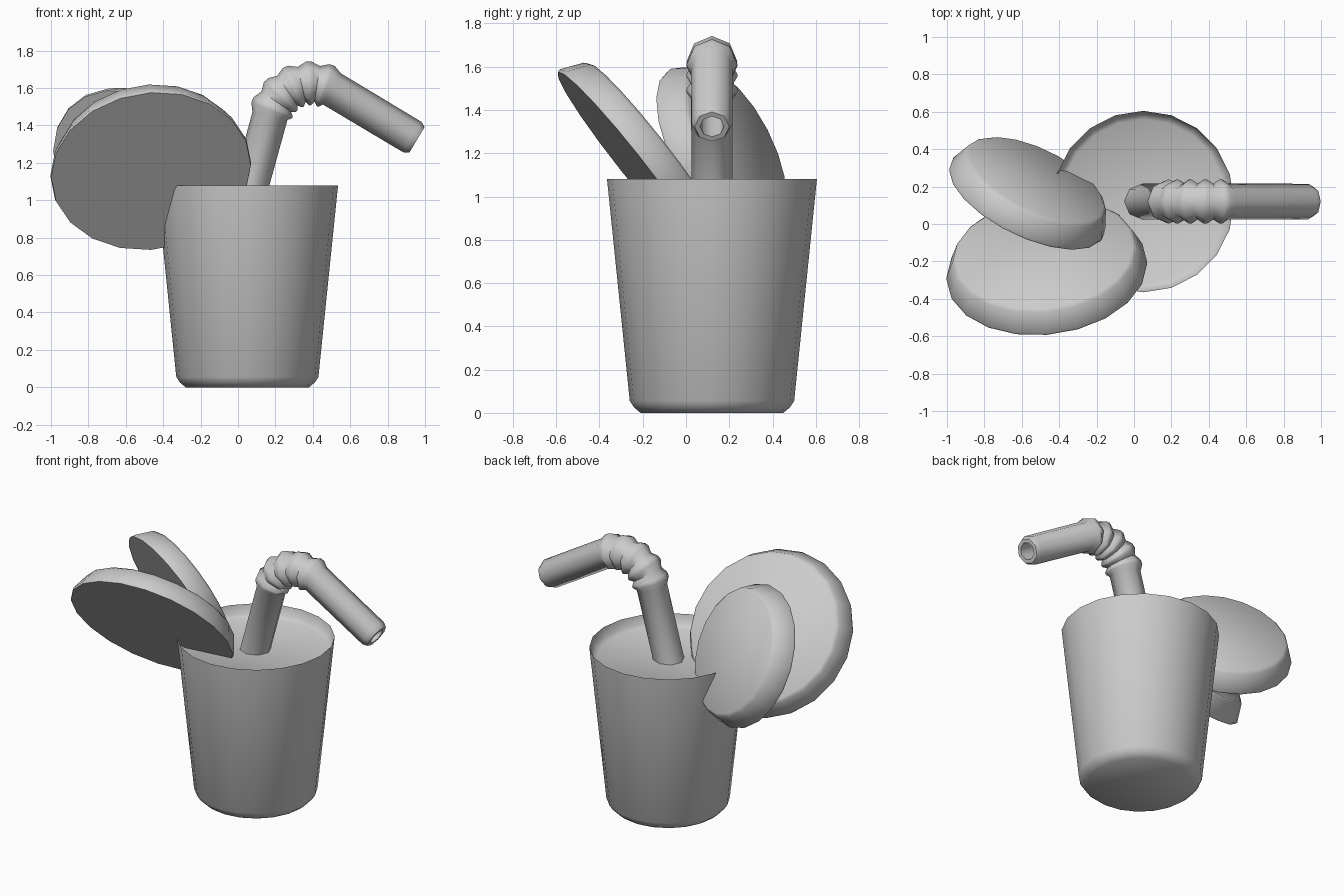
import bpy, bmesh, math
from mathutils import Vector

if "Cube" in bpy.data.objects:
    bpy.data.objects.remove(bpy.data.objects["Cube"])


def tube(name, rings, sides, angle):
    """Skin rings of (centre, axis, radius); both ends are capped."""
    bm = bmesh.new()
    loops = []
    for centre, axis, radius in rings:
        axis = Vector(axis).normalized()
        side = Vector((0, 1, 0)) if abs(axis.y) < 0.6 else Vector((1, 0, 0))
        u = (side - axis * side.dot(axis)).normalized()
        v = axis.cross(u)
        loops.append([bm.verts.new(Vector(centre) + radius * (u * math.cos(a) + v * math.sin(a)))
                      for a in (2 * math.pi * i / sides for i in range(sides))])
    for a, b in zip(loops, loops[1:]):
        for i in range(sides):
            j = (i + 1) % sides
            bm.faces.new((a[i], a[j], b[j], b[i]))
    bm.faces.new(loops[0][::-1])
    bm.faces.new(loops[-1])
    bmesh.ops.recalc_face_normals(bm, faces=bm.faces)
    mesh = bpy.data.meshes.new(name)
    bm.to_mesh(mesh)
    bm.free()
    ob = bpy.data.objects.new(name, mesh)
    bpy.context.collection.objects.link(ob)
    bpy.ops.object.select_all(action='DESELECT')
    ob.select_set(True)
    bpy.context.view_layer.objects.active = ob
    bpy.ops.object.shade_smooth_by_angle(angle=math.radians(angle))
    return ob


def lathe(name, base, axis, profile, sides, angle):
    """Turn a profile of (radius, height) about an axis."""
    base, axis = Vector(base), Vector(axis).normalized()
    return tube(name, [(base + axis * h, axis, r) for r, h in profile], sides, angle)


# tapered cup with the drink surface just under the rim
lathe("cup", (0.05, 0.12, 0), (0, 0, 1),
      [(0.33, 0), (0.36, 0.025), (0.38, 0.055), (0.485, 1.08), (0.473, 1.02), (0.44, 0.998)], 20, 50)

# two fruit slices leaning on the rim
for name, base, axis, radius in (
        ("large_fruit_slice", (-0.465, -0.26, 1.155), (-0.1, 0.78, 0.617), 0.54),
        ("small_fruit_slice", (-0.575, 0.125, 1.18), (0.4, 0.81, 0.42), 0.455)):
    lathe(name, base, axis,
          [(radius - 0.004, 0), (radius, 0.015), (radius - 0.045, 0.122), (radius - 0.065, 0.138)], 20, 40)

# bendy straw: straight stem, five ribs around the bend, hollow end
Y, R = 0.12, 0.225
C = Vector((0.39, Y, 1.40))
START, END, RIBS = 167, 60, 5
rings = [((0.02, Y, 0.9), (0.22, 0, 1), 0.095)]
for i in range(3 * RIBS + 1):
    rib, step = divmod(i, 3)
    a = math.radians(START + (END - START) * (rib + (0, 0.38, 0.62)[step]) / RIBS)
    centre = C + R * Vector((math.cos(a), 0, math.sin(a)))
    rings.append((centre, (math.sin(a), 0, -math.cos(a)), 0.117 if step else 0.096))
tip = Vector((0.957, Y, 1.323))
d = (tip - rings[-1][0]).normalized()
for offset, r in ((-0.03, 0.095), (0, 0.08), (0, 0.055), (-0.2, 0.055)):
    rings.append((tip + d * offset, d, r))
tube("straw", rings, 8, 50)
